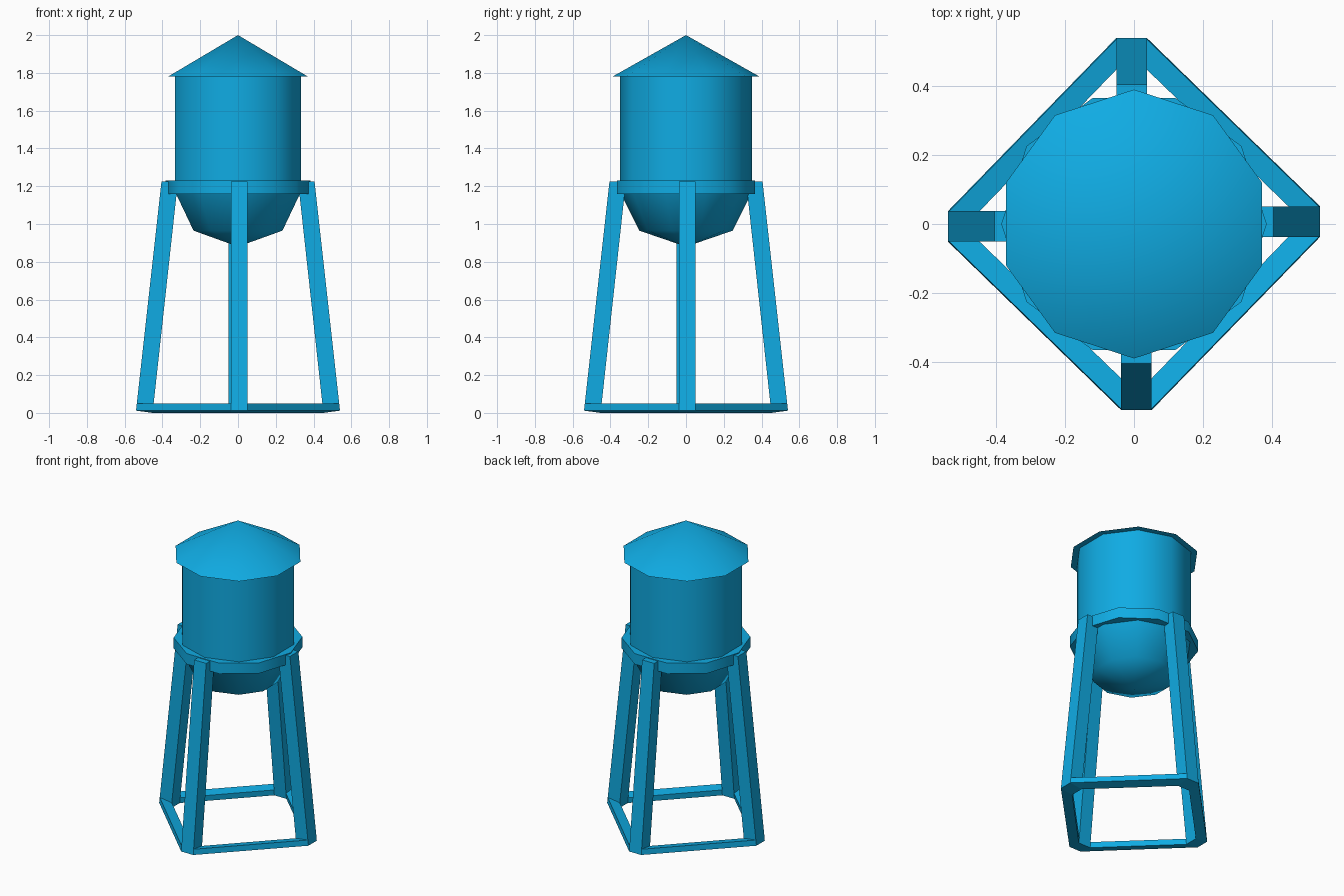
import bpy, bmesh
from math import sin, cos, pi, radians
from mathutils import Matrix, Vector

cube = bpy.data.objects.get("Cube")
if cube:
    bpy.data.objects.remove(cube, do_unlink=True)

BLUE = (0.005, 0.41, 0.77, 1)
paint = bpy.data.materials.new("sky_blue_paint")
paint.use_nodes = True
paint.diffuse_color = BLUE
paint.node_tree.nodes["Principled BSDF"].inputs["Base Color"].default_value = BLUE

SIDES = 10


def finish(name, bm, smooth):
    """Turn a bmesh into a painted object, optionally smooth with sharp rims."""
    bmesh.ops.recalc_face_normals(bm, faces=bm.faces)
    mesh = bpy.data.meshes.new(name)
    bm.to_mesh(mesh)
    bm.free()
    mesh.materials.append(paint)
    for poly in mesh.polygons:
        poly.use_smooth = smooth
    if smooth:
        mesh.set_sharp_from_angle(angle=radians(55))
    obj = bpy.data.objects.new(name, mesh)
    bpy.context.collection.objects.link(obj)
    return obj


def lathe(name, profile, phase):
    """Revolve (radius, height) points; a zero radius makes a single pole."""
    bm = bmesh.new()
    rings = []
    for r, z in profile:
        if r == 0:
            rings.append([bm.verts.new((0, 0, z))] * SIDES)
        else:
            angles = [phase + 2 * pi * i / SIDES for i in range(SIDES)]
            rings.append([bm.verts.new((r * cos(a), r * sin(a), z)) for a in angles])
    for low, high in zip(rings, rings[1:]):
        for i in range(SIDES):
            j = (i + 1) % SIDES
            corners = dict.fromkeys((low[i], low[j], high[j], high[i]))
            bm.faces.new(list(corners))
    return finish(name, bm, True)


def beam(name, start, end):
    """Join two matching four-cornered sections into a solid bar."""
    bm = bmesh.new()
    a = [bm.verts.new(p) for p in start]
    b = [bm.verts.new(p) for p in end]
    bm.faces.new(a)
    bm.faces.new(b)
    for i in range(4):
        j = (i + 1) % 4
        bm.faces.new((a[i], a[j], b[j], b[i]))
    return finish(name, bm, False)


# Tank, roof, bowl and the collar the legs carry
TANK_R, BOWL_TOP, BOWL_DEPTH = 0.35, 1.17, 0.29
lathe("tank", [(TANK_R, BOWL_TOP), (TANK_R, 1.785)], pi / 2)
lathe("roof", [(0, 1.78), (0.39, 1.78), (0, 2.0)], pi / 2)
lathe("bowl", [(TANK_R, BOWL_TOP),
               (TANK_R * cos(pi / 4), BOWL_TOP - BOWL_DEPTH * sin(pi / 4)),
               (0, BOWL_TOP - BOWL_DEPTH)], pi / 2)
lathe("collar", [(0.3, 1.16), (0.385, 1.16), (0.385, 1.23), (0.3, 1.23), (0.3, 1.16)], 0)

# Leg section corners, for the leg on +x
SIDE_A, SIDE_B = -0.037, 0.051
OUTER, INNER = Vector((0.54, 0, 0.012)), Vector((0.452, 0, 0.0))
TOP_OUTER, TOP_INNER = Vector((0.405, 0, 1.225)), Vector((0.318, 0, 1.225))


def at(point, y):
    return Vector((point.x, y, point.z))


def leg_section(o, i):
    return [at(o, SIDE_A), at(o, SIDE_B), at(i, SIDE_B), at(i, SIDE_A)]


def bar_section(y):
    lift_out = OUTER + (TOP_OUTER - OUTER) * 0.03
    lift_in = INNER + (TOP_INNER - INNER) * 0.03
    return [at(p, y) for p in (OUTER, lift_out, lift_in, INNER)]


# Legs and the base bars that link each one to the next
for k, side in enumerate(("left", "back", "right", "front")):
    turn = Matrix.Rotation(k * pi / 2, 4, "Z")
    quarter = Matrix.Rotation(pi / 2, 4, "Z")
    leg = beam(side + "_leg", leg_section(OUTER, INNER), leg_section(TOP_OUTER, TOP_INNER))
    bar = beam(side + "_base_bar", bar_section(SIDE_B),
               [quarter @ p for p in bar_section(SIDE_A)])
    leg.data.transform(turn)
    bar.data.transform(turn)
